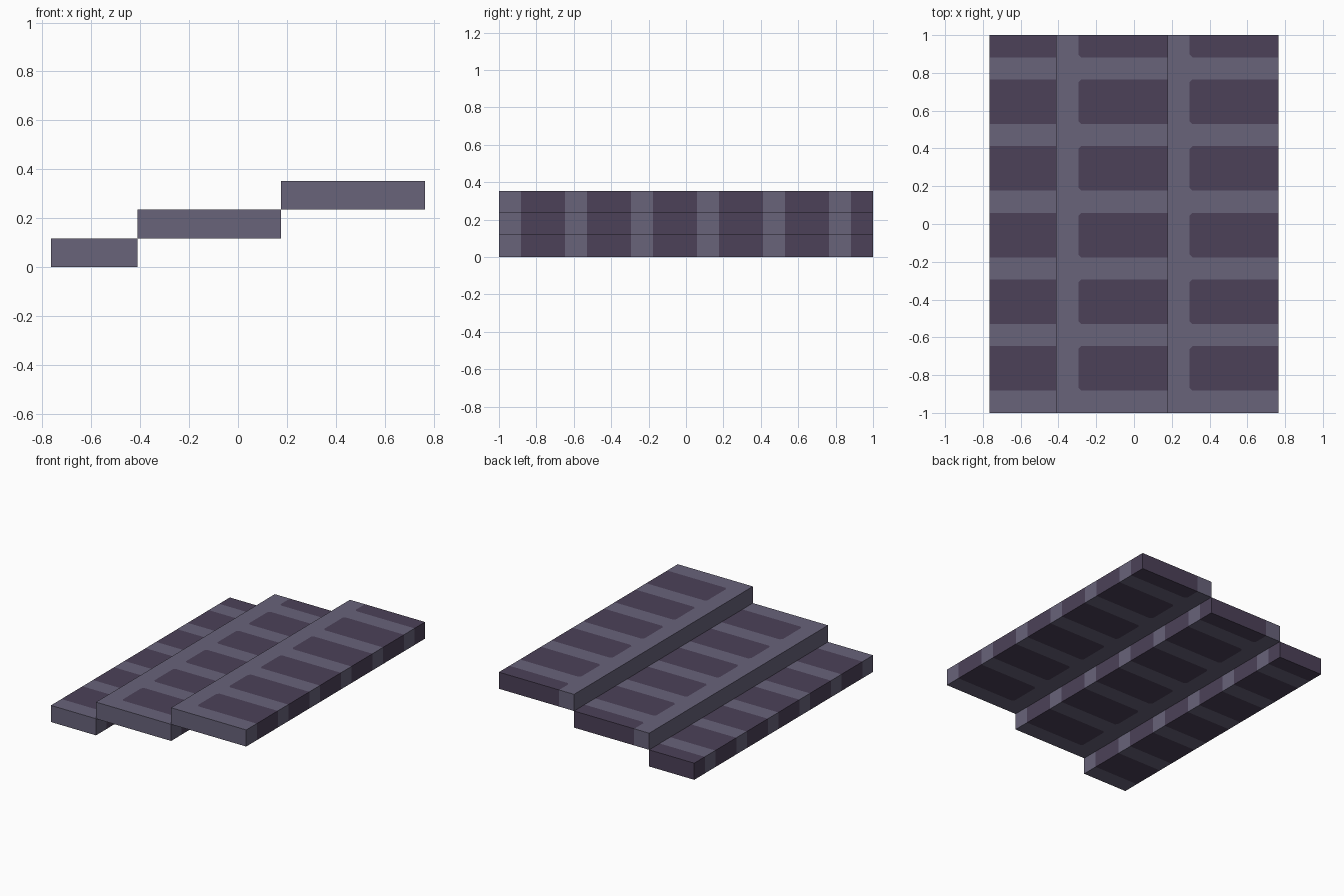
import bpy, bmesh

if "Cube" in bpy.data.objects:
    bpy.data.objects.remove(bpy.data.objects["Cube"], do_unlink=True)

U = 1 / 17             # brick module
BACK = 17              # half length in modules
THICK = 2              # slab thickness in modules
CHAMFER = 0.25         # clipped brick corners


def material(name, color):
    mat = bpy.data.materials.new(name)
    mat.use_nodes = True
    mat.diffuse_color = color
    mat.node_tree.nodes["Principled BSDF"].inputs["Base Color"].default_value = color
    return mat


MATERIALS = [material("grey mortar", (0.138, 0.125, 0.195, 1)),
             material("dark purple brick", (0.072, 0.053, 0.098, 1))]


def rectangle(x0, x1, y0, y1):
    return [(x0, y0), (x1, y0), (x1, y1), (x0, y1)]


def brick_rows():
    """Front and back of each brick; the last one is cut by the slab end."""
    return [(y, min(y + 4, BACK)) for y in range(2 - BACK, BACK, 6)]


def comb_pattern(x0, x1, bx):
    """Mortar spine with fingers, and bricks with clipped corners between them."""
    c = CHAMFER
    mortar, bricks = [(x0, -BACK), (x1, -BACK)], []
    for y0, y1 in brick_rows():
        edge = [(x1, y0), (bx + c, y0), (bx, y0 + c)]
        if y1 < BACK:
            edge += [(bx, y1 - c), (bx + c, y1), (x1, y1)]
            bricks.append(edge[::-1])
        else:
            edge.append((bx, BACK))
            bricks.append([(x1, BACK)] + edge[::-1])
        mortar += edge
    mortar.append((x0, BACK))
    return [mortar], bricks


def stripe_pattern(x0, x1):
    """Bricks and mortar running the full width."""
    mortar = [rectangle(x0, x1, y0 - 2, y0) for y0, y1 in brick_rows()]
    bricks = [rectangle(x0, x1, y0, y1) for y0, y1 in brick_rows()]
    return mortar, bricks


def slab(name, level, pattern):
    """Joined flat pattern, thickened downwards so the colours run through."""
    bm = bmesh.new()
    top = (level + 1) * THICK * U
    for index, polygons in enumerate(pattern):
        for polygon in polygons:
            face = bm.faces.new([bm.verts.new((x * U, y * U, top)) for x, y in polygon])
            face.material_index = index
    bmesh.ops.remove_doubles(bm, verts=bm.verts, dist=0.0001)
    mesh = bpy.data.meshes.new(name)
    bm.to_mesh(mesh)
    bm.free()
    for mat in MATERIALS:
        mesh.materials.append(mat)
    obj = bpy.data.objects.new(name, mesh)
    bpy.context.collection.objects.link(obj)
    solid = obj.modifiers.new("Thickness", "SOLIDIFY")
    solid.thickness = THICK * U
    solid.offset = -1


# Three overlapping steps rising towards +x
slab("lower_step", 0, stripe_pattern(-13, -7))
slab("middle_step", 1, comb_pattern(-7, 3, -5))
slab("upper_step", 2, comb_pattern(3, 13, 5))
